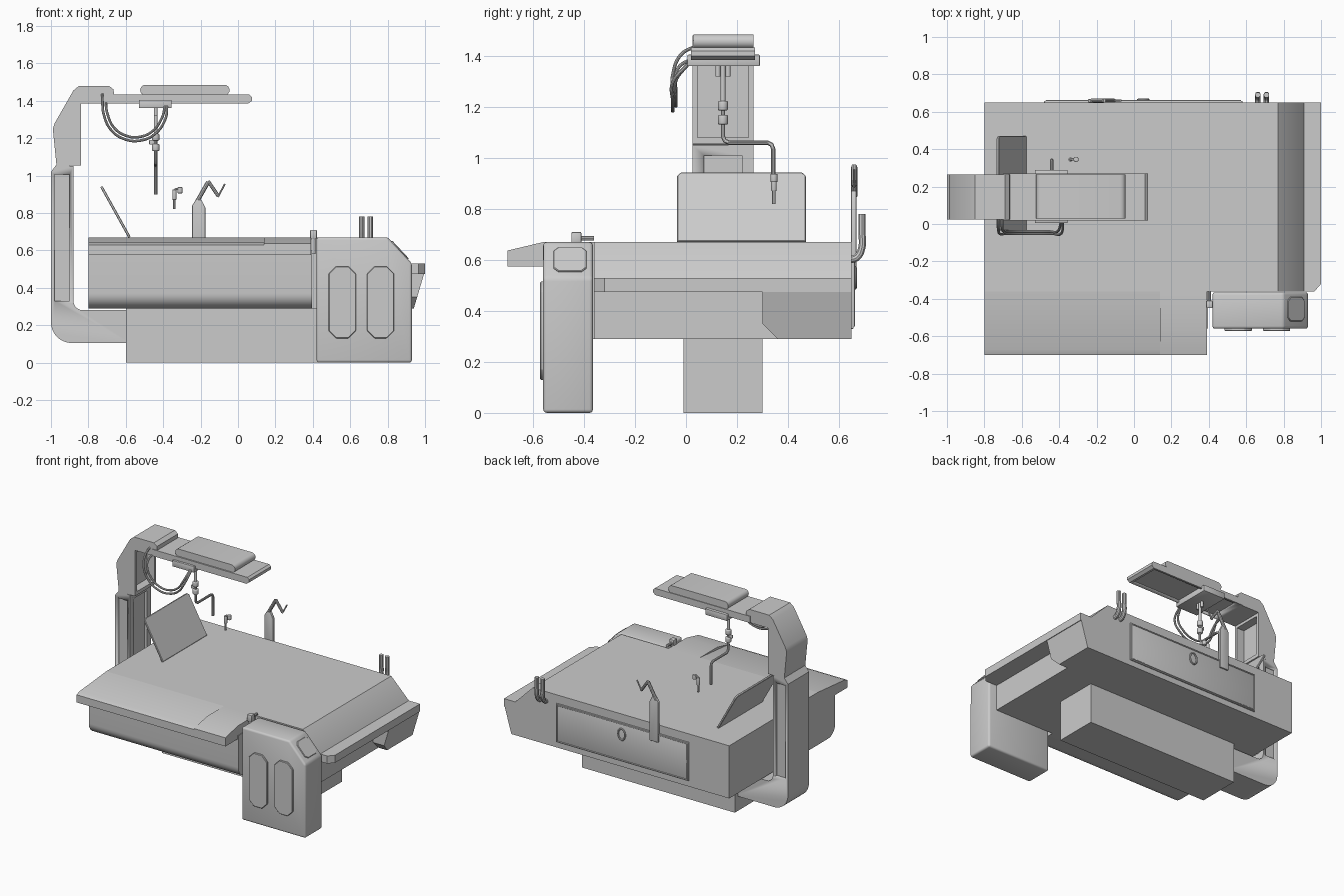
import bpy, bmesh, math
from mathutils import Vector

if "Cube" in bpy.data.objects:
    bpy.data.objects.remove(bpy.data.objects["Cube"])


def finish(o, bevel=0, seg=3):
    bpy.ops.object.select_all(action='DESELECT')
    o.select_set(True)
    bpy.context.view_layer.objects.active = o
    if bevel:
        m = o.modifiers.new("bevel", 'BEVEL')
        m.width, m.segments, m.limit_method = bevel, seg, 'ANGLE'
        bpy.ops.object.modifier_apply(modifier=m.name)
    bpy.ops.object.shade_smooth_by_angle(angle=math.radians(32))
    return o


def prism(name, pts, axis, lo, hi, bevel=0, seg=3):
    """Extrude a profile: (x,z) along y, (y,z) along x, or (x,y) along z."""
    place = {'x': lambda a, b, t: (t, a, b), 'y': lambda a, b, t: (a, t, b),
             'z': lambda a, b, t: (a, b, t)}[axis]
    bm = bmesh.new()
    rings = [[bm.verts.new(place(a, b, t)) for a, b in pts] for t in (lo, hi)]
    n = len(pts)
    for r in rings:
        bm.faces.new(r)
    for i in range(n):
        j = (i + 1) % n
        bm.faces.new((rings[0][i], rings[0][j], rings[1][j], rings[1][i]))
    bmesh.ops.recalc_face_normals(bm, faces=bm.faces)
    me = bpy.data.meshes.new(name)
    bm.to_mesh(me)
    bm.free()
    o = bpy.data.objects.new(name, me)
    bpy.context.collection.objects.link(o)
    return finish(o, bevel, seg)


def box(name, x0, x1, y0, y1, z0, z1, bevel=0, seg=2):
    return prism(name, [(x0, z0), (x1, z0), (x1, z1), (x0, z1)], 'y', y0, y1, bevel, seg)


def octagon(a0, a1, b0, b1, c):
    return [(a0 + c, b0), (a1 - c, b0), (a1, b0 + c), (a1, b1 - c),
            (a1 - c, b1), (a0 + c, b1), (a0, b1 - c), (a0, b0 + c)]


def arc(cx, cz, r, a0, a1, n=8):
    return [(cx + r * math.cos(math.radians(a0 + (a1 - a0) * i / n)),
             cz + r * math.sin(math.radians(a0 + (a1 - a0) * i / n))) for i in range(n + 1)]


def tube(name, pts, r, smooth=False, cyclic=False):
    cu = bpy.data.curves.new(name, 'CURVE')
    cu.dimensions, cu.bevel_depth, cu.bevel_resolution = '3D', r, 3
    cu.use_fill_caps, cu.resolution_u = True, 8
    if smooth:
        s = cu.splines.new('BEZIER')
        s.bezier_points.add(len(pts) - 1)
        for p, c in zip(s.bezier_points, pts):
            p.co = c
            p.handle_left_type = p.handle_right_type = 'AUTO'
    else:
        s = cu.splines.new('POLY')
        s.points.add(len(pts) - 1)
        for p, c in zip(s.points, pts):
            p.co = (*c, 1)
    s.use_cyclic_u = cyclic
    o = bpy.data.objects.new(name, cu)
    bpy.context.collection.objects.link(o)
    bpy.ops.object.select_all(action='DESELECT')
    o.select_set(True)
    bpy.context.view_layer.objects.active = o
    bpy.ops.object.convert(target='MESH')
    return finish(bpy.context.object)


def cyl(name, x, y, z0, z1, r, bevel=0):
    bpy.ops.mesh.primitive_cylinder_add(vertices=20, radius=r, depth=z1 - z0,
                                        location=(x, y, (z0 + z1) / 2))
    o = bpy.context.object
    o.name = name
    return finish(o, bevel, 3)


def cut(o, *dims):
    c = box("cutter", *dims)
    c.hide_render = True
    m = o.modifiers.new("cut", 'BOOLEAN')
    m.operation, m.solver, m.object = 'DIFFERENCE', 'EXACT', c
    bpy.context.view_layer.objects.active = o
    bpy.ops.object.modifier_apply(modifier=m.name)
    bpy.data.objects.remove(c)


# Main body with sloped right shoulder, and its supporting pedestal
prism("main_body", [(-.8, .29), (.87, .29), (.87, .475), (.93, .475), (.91, .53), (.77, .67),
                    (-.8, .67)], 'y', -.36, .65)
prism("end_shelf", [(.85, -.36), (.965, -.36), (1, -.32), (1, .65), (.85, .65)], 'z', .475, .53)
box("pedestal", -.6, .62, -.01, .30, 0, .295)

# Slanted wedge below the end shelf
w = prism("end_wedge", [(.36, .29), (.65, .29), (.65, .48), (.30, .48), (.30, .35)], 'x', .80, 1.0)
for v in w.data.vertices:
    if v.co.x > .9:
        v.co.x = .94 + .055 * (v.co.z - .29) / .185

# Front body with rounded underside and overhanging lip
prism("front_body", [(-.35, .60), (-.35, .29)] + arc(-.48, .37, .08, 270, 180) + [(-.56, .60)],
      'x', -.8, .395)
prism("front_lip_left", [(-.355, .575), (-.70, .575), (-.70, .63), (-.67, .642), (-.36, .67)],
      'x', -.8, .14)
prism("front_lip_right", [(-.355, .575), (-.70, .575), (-.70, .637), (-.56, .67), (-.36, .67)],
      'x', .14, .39)

# Front pod with chamfered corner and octagonal panels
prism("pod", [(.42, 0), (.93, 0), (.93, .53), (.80, .67), (.42, .67)], 'y', -.56, -.365, .014)
for x0 in (.485, .69):
    prism("pod_panel", octagon(x0, x0 + .145, .13, .515, .04), 'y', -.572, -.55, .003, 1)
p = prism("pod_corner_panel", octagon(-.065, .065, -.065, .065, .02), 'z', -.01, .006, .003, 1)
p.location = (.865, -.455, .60)
p.rotation_euler.y = math.atan2(.14, .13)

# Small valve between lip and pod
cyl("valve_stem", .403, -.43, .58, .70, .012)
box("valve_head", .385, .422, -.45, -.41, .66, .71, .006)
tube("valve_pipe", [(.403, -.43, .685), (.403, -.36, .685)], .01)

# Rear access panel with ring latch
box("rear_panel", -.48, .58, .645, .658, .33, .61, .003)
tube("rear_panel_rim", [(-.47, .657, .34), (.57, .657, .34), (.57, .657, .60), (-.47, .657, .60)],
     .005, cyclic=True)
tube("latch_ring", [(.05 + .028 * math.cos(a * math.pi / 8), .664, .53 + .04 * math.sin(a * math.pi / 8))
                    for a in range(16)], .006, cyclic=True)

# Twin rear standpipes
for x in (.662, .708):
    tube("standpipe", [(x, .64, .60), (x, .67, .61), (x, .69, .65), (x, .69, .71), (x, .69, .78)],
         .015, smooth=True)

# Rear folding arm
prism("arm_post", [(-.245, .55), (-.175, .55), (-.175, .83), (-.195, .87), (-.225, .87),
                   (-.245, .84)], 'y', .648, .668, .003)
tube("arm_upper", [(-.225, .66, .85), (-.16, .66, .965)], .012)
tube("arm_lower", [(-.16, .66, .97), (-.105, .66, .89)], .010)
tube("arm_tip", [(-.108, .66, .885), (-.07, .66, .955)], .005)

# Tilted display plate
d = Vector((-.15, 0, .27))
pl = prism("display_plate", [(-.035, .0), (.47, .0), (.47, .295), (.455, .31), (-.02, .31),
                             (-.035, .295)], 'x', -.007, .007, .003, 1)
pl.location = (-.58, 0, .67)
pl.rotation_euler.y = math.atan2(d.x, d.z)

# Small floating tap
tube("tap", [(-.34, .345, .82), (-.34, .345, .92), (-.333, .345, .928), (-.30, .345, .928)], .007)
cyl("tap_outlet", -.31, .345, .905, .938, .014, .004)
cyl("tap_collar", -.34, .345, .87, .925, .011, .003)

# Lower column and foot, with recessed channels on three sides
lower = prism("column", [(-.58, .105), (-.90, .105)] + arc(-.89, .215, .11, 265, 180) +
              [(-1, 1.02), (-.97, 1.06), (-.88, 1.05), (-.88, .33)] + arc(-.83, .33, .05, 180, 270, 5) +
              [(-.58, .28)], 'y', .025, .265)
cut(lower, -.98, -.90, .0, .042, .33, 1.005)
cut(lower, -.98, -.90, .248, .30, .33, 1.005)
cut(lower, -.90, -.85, .07, .22, .36, 1.01)

# Upper hood of the column, hollow on its inner face
hood = prism("column_hood", [(-.97, 1.05), (-.99, 1.25), (-.98, 1.28), (-.88, 1.455), (-.85, 1.48),
                             (-.69, 1.48), (-.665, 1.46), (-.66, 1.385), (-.84, 1.385),
                             (-.84, 1.055)], 'y', .025, .265)
cut(hood, -.90, -.80, .045, .245, 1.08, 1.365)

# Overhead boom, recessed below, with pad on top
boom = prism("boom", [(-.70, 1.385), (.055, 1.385), (.075, 1.40), (.075, 1.42), (.06, 1.433),
                      (-.70, 1.433)], 'y', .02, .27)
cut(boom, -.655, .04, .035, .255, 1.36, 1.40)
prism("boom_pad", arc(-.495, 1.457, .028, 270, 90) + arc(-.073, 1.457, .028, 90, -90),
      'y', .03, .265)
box("boom_mount", -.53, -.355, .005, .29, 1.36, 1.405, .004)

# Hanging nozzle
for y in (.125, .165):
    cyl("mount_peg", -.44, y, 1.32, 1.365, .010)
cyl("nozzle_neck", -.44, .145, 1.22, 1.365, .010)
for z in (1.205, 1.15):
    cyl("nozzle_joint", -.44, .145, z - .019, z + .019, .02, .007)
tube("nozzle_pipe", [(-.44, .145, 1.21), (-.44, .145, 1.085), (-.44, .152, 1.068), (-.44, .17, 1.06),
                     (-.44, .32, 1.06), (-.44, .336, 1.052), (-.44, .342, 1.035), (-.44, .342, .90)], .009)
box("nozzle_clip", -.475, -.44, .14, .15, 1.165, 1.19, .004)

# Two hoses looping in front of the boom
for k in (0, 1):
    r = .170 - .02 * k
    loop = [(-.55 + r * math.cos(math.radians(a)), -.052 + .012 * k,
             1.355 + r * math.sin(math.radians(a))) for a in range(190, 341, 30)]
    tube("hose", [(-.725 + .02 * k, .04, 1.44 - .05 * k), (-.725 + .02 * k, -.02, 1.405 - .04 * k)] + loop +
         [(-.38 - .01 * k, .01, 1.37)], .007, smooth=True)
